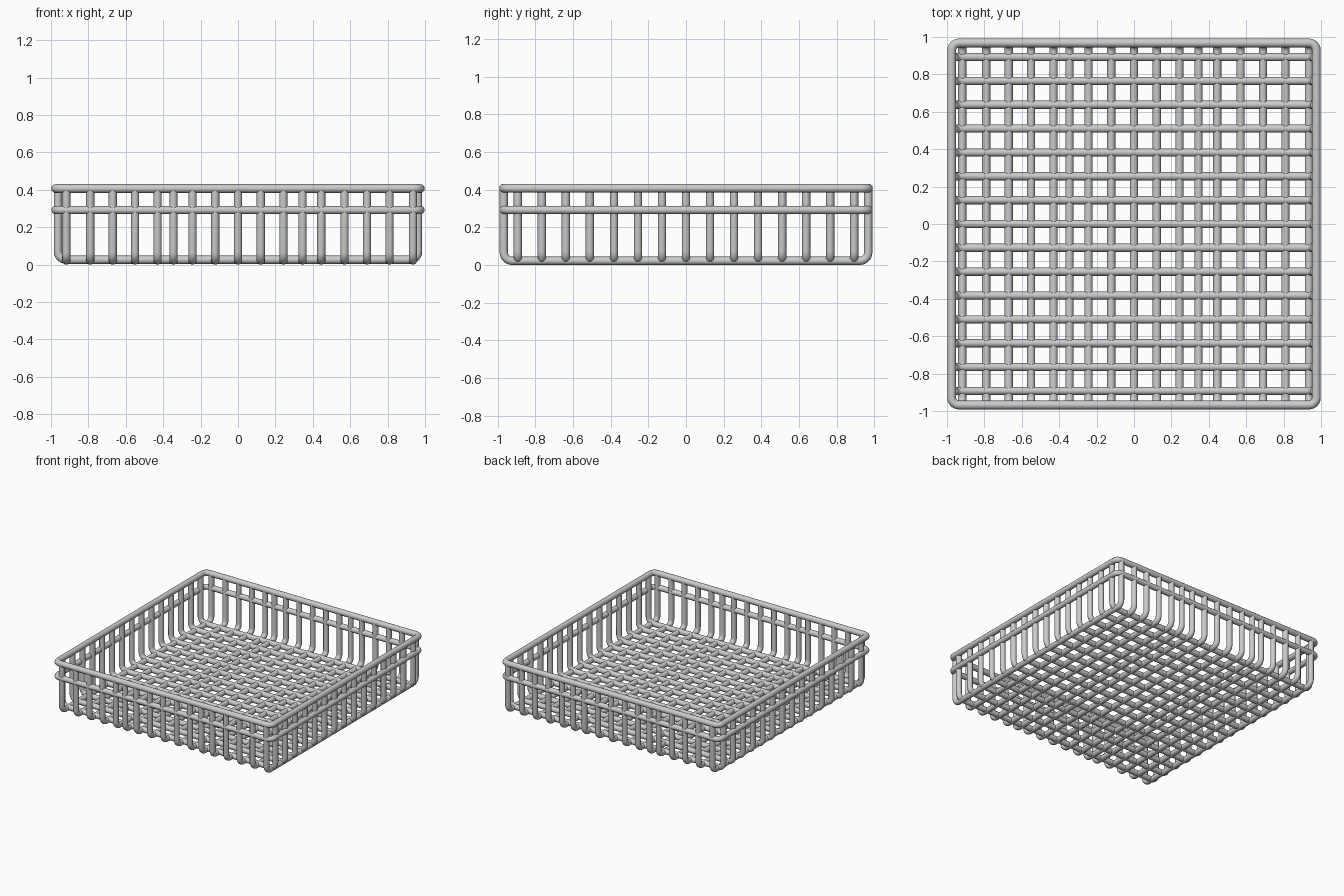
import bpy
from math import sin, cos, pi

if "Cube" in bpy.data.objects:
    bpy.data.objects.remove(bpy.data.objects["Cube"])

R = 0.022          # wire radius
HX, HY = 0.963, 0.967   # half spans of the wire legs


def wires(name, paths, radius, closed=False):
    """Round wires swept along polylines, joined as one mesh object."""
    cu = bpy.data.curves.new(name, 'CURVE')
    cu.dimensions = '3D'
    cu.bevel_depth = radius
    cu.bevel_resolution = 4
    cu.use_fill_caps = True
    for pts in paths:
        sp = cu.splines.new('POLY')
        sp.points.add(len(pts) - 1)
        for p, co in zip(sp.points, pts):
            p.co = (*co, 1)
        sp.use_cyclic_u = closed
    tmp = bpy.data.objects.new(name + "_path", cu)
    bpy.context.collection.objects.link(tmp)
    bpy.context.view_layer.update()
    me = bpy.data.meshes.new_from_object(tmp.evaluated_get(bpy.context.evaluated_depsgraph_get()))
    bpy.data.objects.remove(tmp)
    ob = bpy.data.objects.new(name, me)
    bpy.context.collection.objects.link(ob)
    bpy.context.view_layer.objects.active = ob
    ob.select_set(True)
    bpy.ops.object.shade_smooth_by_angle(angle=0.9)
    ob.select_set(False)
    return ob


def arc(cx, cy, r, a0, n=6):
    return [(cx + r * cos(a0 + i * pi / 2 / n), cy + r * sin(a0 + i * pi / 2 / n)) for i in range(n + 1)]


def u_profile(half, z0, top=0.41, r=0.045):
    """U shape: down one side, across the floor, up the other."""
    return ([(-half, top)] + arc(-half + r, z0 + r, r, pi)
            + arc(half - r, z0 + r, r, 1.5 * pi) + [(half, top)])


def ring(hx, hy, z, r=0.04):
    pts = (arc(hx - r, hy - r, r, 0) + arc(-hx + r, hy - r, r, pi / 2)
           + arc(-hx + r, -hy + r, r, pi) + arc(hx - r, -hy + r, r, 1.5 * pi))
    return [(x, y, z) for x, y in pts]


# Wires running front to back
xs = [-0.918, -0.79, -0.67, -0.55, -0.43, -0.345, -0.243, -0.122, 0,
      0.122, 0.243, 0.345, 0.445, 0.57, 0.69, 0.81, 0.935]
wires("lengthwise_wires", [[(x, y, z) for y, z in u_profile(HY, 0.030)] for x in xs], R)

# Wires running side to side
ys = [i * 0.1275 for i in range(-7, 8)]
wires("crosswise_wires", [[(x, y, z) for x, z in u_profile(HX, 0.034)] for y in ys], R)

# Top rim and the lower hoop around the walls
wires("top_rim", [ring(0.975, 0.968, 0.415)], 0.0235, True)
wires("lower_hoop", [ring(0.976, 0.969, 0.300)], R, True)

# Rest the basket on the ground plane
low = min(v.co.z for o in bpy.data.objects for v in o.data.vertices)
for o in bpy.data.objects:
    o.location.z -= low
